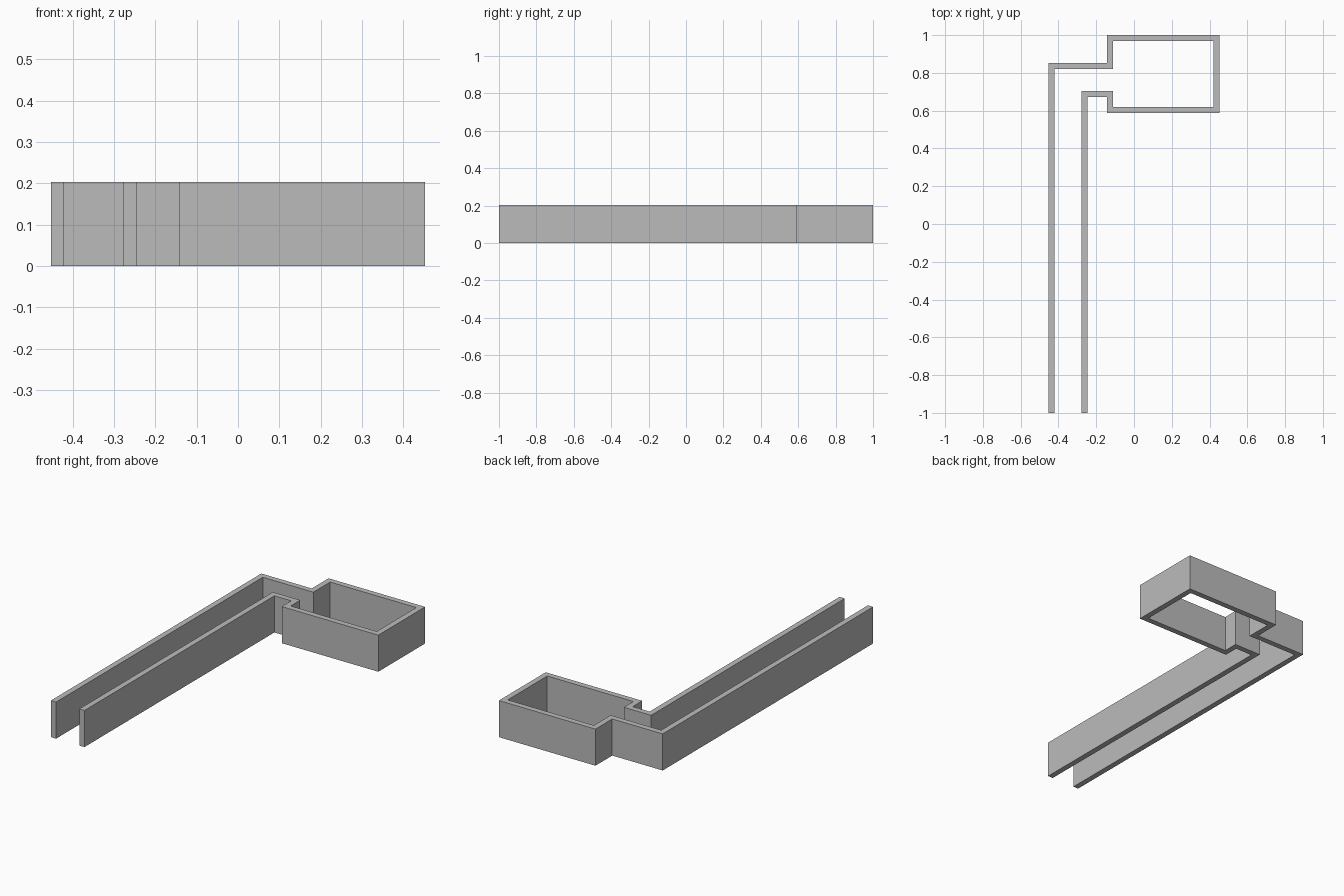
import bpy
import bmesh
from mathutils import Vector

cube = bpy.data.objects.get("Cube")
if cube:
    bpy.data.objects.remove(cube, do_unlink=True)

HEIGHT = 0.204
HALF = 0.016  # half the wall thickness

# Plain grey wall colour
grey = bpy.data.materials.new("wall_grey")
grey.use_nodes = True
colour = (0.5, 0.5, 0.5, 1)
grey.diffuse_color = colour
grey.node_tree.nodes["Principled BSDF"].inputs["Base Color"].default_value = colour

# Wall centre line: up the corridor, around the room and back
path = [Vector(p) for p in (
    (-0.437, -1), (-0.437, 0.836), (-0.126, 0.836), (-0.126, 0.984),
    (0.437, 0.984), (0.437, 0.604), (-0.126, 0.604), (-0.126, 0.688),
    (-0.262, 0.688), (-0.262, -1))]


def left_normal(a, b):
    d = (b - a).normalized()
    return Vector((-d.y, d.x))


def mitre(i):
    """Offset to the left edge of the wall at path point i."""
    normals = []
    if i > 0:
        normals.append(left_normal(path[i - 1], path[i]))
    if i < len(path) - 1:
        normals.append(left_normal(path[i], path[i + 1]))
    # Every corner is square, so the two normals simply add up
    return sum(normals, Vector((0, 0))) * HALF


# Corridor and room wall: one mitred strip raised to full height
bm = bmesh.new()
rings = []
for i, p in enumerate(path):
    off = mitre(i)
    a, b = p + off, p - off
    rings.append([bm.verts.new((q.x, q.y, z))
                  for q, z in ((a, 0), (b, 0), (b, HEIGHT), (a, HEIGHT))])
for r, s in zip(rings, rings[1:]):
    for k in range(4):
        n = (k + 1) % 4
        bm.faces.new((r[k], r[n], s[n], s[k]))
bm.faces.new(rings[0])
bm.faces.new(rings[-1])
bmesh.ops.recalc_face_normals(bm, faces=bm.faces)

mesh = bpy.data.meshes.new("corridor_and_room_wall")
bm.to_mesh(mesh)
bm.free()
mesh.materials.append(grey)
wall = bpy.data.objects.new("corridor_and_room_wall", mesh)
bpy.context.collection.objects.link(wall)
